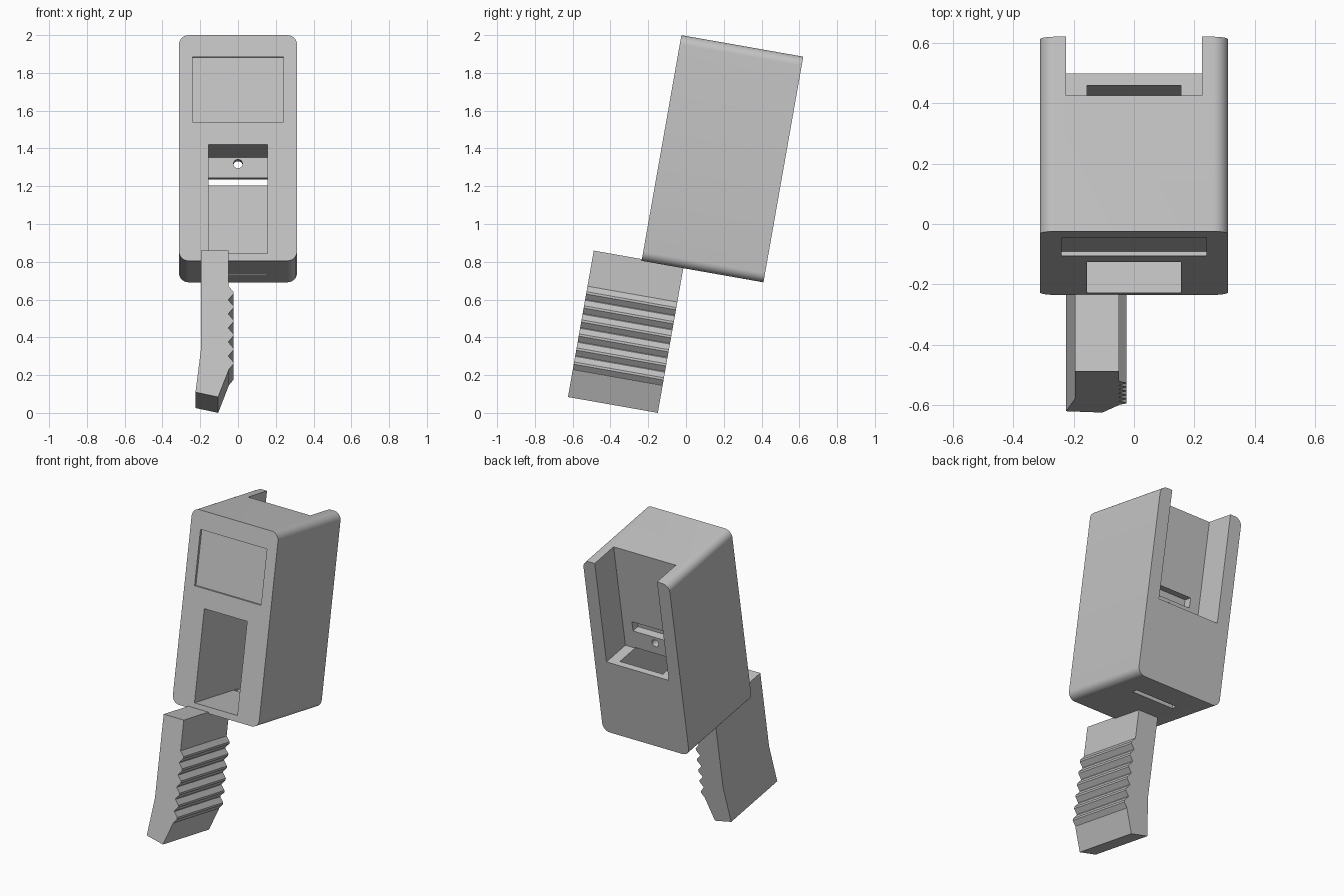
import bpy, bmesh, math
from mathutils import Matrix, Vector

cube = bpy.data.objects.get("Cube")
if cube:
    bpy.data.objects.remove(cube, do_unlink=True)

grey = bpy.data.materials.new("plain_grey")
grey.use_nodes = True
colour = (0.55, 0.55, 0.55, 1)
grey.diffuse_color = colour
grey.node_tree.nodes["Principled BSDF"].inputs["Base Color"].default_value = colour

TILT = Matrix.Rotation(math.radians(-10), 4, 'X')
BODY = Matrix.Translation((0, -0.235, 0.805)) @ TILT
GRIP = Matrix.Translation((0, -0.625, 0.084)) @ TILT


def prism(name, pts, axis, lo, hi, frame):
    """Extrude a profile: (x, z) along y, or (y, z) along x."""
    place = (lambda p, t: (p[0], t, p[1])) if axis == 'Y' else (lambda p, t: (t, p[0], p[1]))
    bm = bmesh.new()
    face = bm.faces.new([bm.verts.new(place(p, lo)) for p in pts])
    out = bmesh.ops.extrude_face_region(bm, geom=[face])
    shift = Vector(place((0, 0), hi - lo))
    bmesh.ops.translate(bm, vec=shift, verts=[v for v in out["geom"] if isinstance(v, bmesh.types.BMVert)])
    bmesh.ops.recalc_face_normals(bm, faces=bm.faces)
    mesh = bpy.data.meshes.new(name)
    bm.to_mesh(mesh)
    bm.free()
    mesh.materials.append(grey)
    obj = bpy.data.objects.new(name, mesh)
    bpy.context.collection.objects.link(obj)
    obj.matrix_world = frame
    return obj


def rect(a0, a1, b0, b1):
    return [(a0, b0), (a1, b0), (a1, b1), (a0, b1)]


def arc(cx, cz, r, start, sweep, n):
    return [(cx + r * math.cos(start + sweep * i / n), cz + r * math.sin(start + sweep * i / n))
            for i in range(n + 1)]


# Housing: rounded rectangle extruded front to back
W, H, D, R = 0.312, 1.213, 0.655, 0.05
outline = []
for i, (cx, cz) in enumerate([(W - R, H - R), (R - W, H - R), (R - W, R), (W - R, R)]):
    outline += arc(cx, cz, R, i * math.pi / 2, math.pi / 2, 8)
body = prism("housing", outline, 'Y', 0, D, BODY)

# Housing cut-outs
S = 0.155
pocket = [(-0.1, 0.04), (0.615, 0.04), (0.615, 0.517), (0.40, 0.517), (0.40, 0.625), (-0.1, 0.625)]
cutters = [
    prism("rear_bay_cutter", rect(-0.225, 0.225, 0.513, 1.4), 'Y', 0.457, 0.9, BODY),
    prism("front_pocket_cutter", pocket, 'X', -S, S, BODY),
    prism("window_cutter", rect(-0.24, 0.24, 0.746, 1.096), 'Y', -0.1, 0.015, BODY),
    prism("rear_slot_cutter", rect(-S, S, 0.635, 0.70), 'Y', 0.405, 0.5, BODY),
    prism("bottom_slot_cutter", rect(0.41, 0.45, -0.1, 0.06), 'X', -S + 0.001, S - 0.001, BODY),
    prism("pin_hole_cutter", arc(0, 0.592, 0.024, 0, math.tau * 23 / 24, 23), 'Y', 0.35, 0.5, BODY),
]
for c in cutters:
    mod = body.modifiers.new(c.name, 'BOOLEAN')
    mod.operation, mod.solver, mod.object = 'DIFFERENCE', 'EXACT', c
bpy.context.view_layer.update()
cut_mesh = bpy.data.meshes.new_from_object(body.evaluated_get(bpy.context.evaluated_depsgraph_get()))
body.modifiers.clear()
body.data = cut_mesh
for c in cutters:
    bpy.data.objects.remove(c, do_unlink=True)

# Grip: bent slab with a row of ridges on one side
root, tip, pitch, top = -0.05, -0.025, 0.0755, 0.596
profile = [(-0.225, 0.026), (-0.195, 0.265), (-0.195, 0.787), (root, 0.787)]
for k in range(6):
    z = top - k * pitch
    profile += [(root, z), (tip, z - 0.03), (tip, z - 0.042), (root, z - 0.072)]
profile += [(root, top - 6 * pitch), (-0.105, 0)]
grip = prism("grip", profile, 'Y', 0, 0.483, GRIP)

# Smooth the rounded corners, keep the rest crisp
bpy.ops.object.select_all(action='DESELECT')
body.select_set(True)
bpy.context.view_layer.objects.active = body
bpy.ops.object.shade_smooth_by_angle(angle=math.radians(30))
